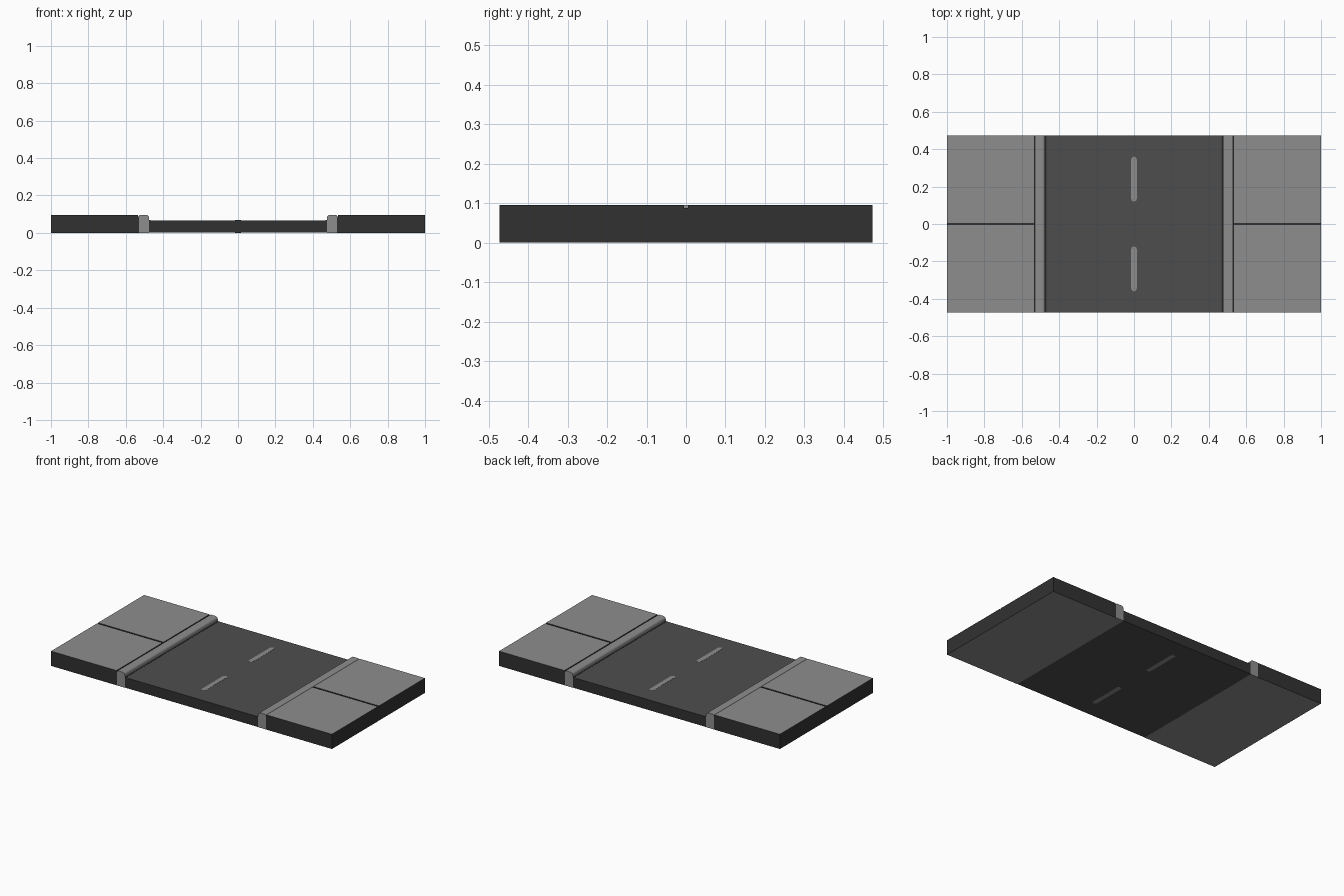
import bpy, bmesh, math

if "Cube" in bpy.data.objects:
    bpy.data.objects.remove(bpy.data.objects["Cube"])

def material(name, v):
    m = bpy.data.materials.new(name)
    m.diffuse_color = (v, v, v, 1)
    m.use_nodes = True
    m.node_tree.nodes["Principled BSDF"].inputs["Base Color"].default_value = m.diffuse_color
    return m

PAVE = material("pavement grey", 0.27)
ROAD = material("asphalt grey", 0.076)
DARK = material("dark edge grey", 0.031)
HALF = 0.473  # half depth of the tile


def prism(name, pts, axis, lo, hi, mats, rule=None, open_bottom=False):
    """Extrude a 2D outline along 'y' (points are x,z) or 'z' (points are x,y)."""
    bm = bmesh.new()
    put = (lambda p, t: (p[0], t, p[1])) if axis == 'y' else (lambda p, t: (p[0], p[1], t))
    a = [bm.verts.new(put(p, lo)) for p in pts]
    b = [bm.verts.new(put(p, hi)) for p in pts]
    bm.faces.new(a)
    bm.faces.new(b)
    for i in range(len(pts)):
        j = (i + 1) % len(pts)
        bm.faces.new((a[i], a[j], b[j], b[i]))
    bmesh.ops.recalc_face_normals(bm, faces=bm.faces)
    bm.normal_update()
    if rule:
        for f in bm.faces:
            f.material_index = rule(f.normal)
    if open_bottom:
        bmesh.ops.delete(bm, geom=[f for f in bm.faces if f.normal.z < -0.9], context='FACES_ONLY')
    me = bpy.data.meshes.new(name)
    bm.to_mesh(me)
    bm.free()
    for m in mats:
        me.materials.append(m)
    ob = bpy.data.objects.new(name, me)
    bpy.context.collection.objects.link(ob)
    return ob


def rect(x0, x1, y0, y1):
    return [(x0, y0), (x1, y0), (x1, y1), (x0, y1)]


def sides_dark(n):
    return 1 if abs(n.z) < 0.5 else 0


# road bed
prism("road", rect(-0.475, 0.475, -HALF, HALF), 'z', 0.001, 0.067, [ROAD, DARK], sides_dark)

# lane dashes with rounded ends, running through the full road depth
for s in (-1, 1):
    r, cy, h = 0.015, 0.24 * s, 0.105
    pts = [(r * math.cos(math.radians(k * 30)), cy + h + r * math.sin(math.radians(k * 30))) for k in range(7)]
    pts += [(r * math.cos(math.radians(k * 30)), cy - h + r * math.sin(math.radians(k * 30))) for k in range(6, 13)]
    prism("lane_dash", pts, 'z', 0.0, 0.068, [PAVE])

for s in (-1, 1):
    # sidewalk base: dark walls and groove floor, grey underside
    prism("sidewalk_base", rect(s * 0.53, s * 1.0, -HALF, HALF), 'z', 0, 0.088,
          [PAVE, DARK], lambda n: 0 if n.z < -0.5 else 1)
    # paving slabs separated by grooves
    for t in (-1, 1):
        prism("paving_slab", rect(s * 0.534, s * 1.0, t * 0.005, t * HALF), 'z', 0.088, 0.095,
              [PAVE, DARK], sides_dark, open_bottom=True)
    # kerb with rounded top edges
    ri, ro, top = 0.016, 0.006, 0.096
    prof = [(0.53, 0), (0.475, 0)]
    for k in range(5):
        a = math.radians(180 - k * 22.5)
        prof.append((0.475 + ri + ri * math.cos(a), top - ri + ri * math.sin(a)))
    for k in range(4):
        a = math.radians(90 - k * 30)
        prof.append((0.53 - ro + ro * math.cos(a), top - ro + ro * math.sin(a)))
    prism("kerb", [(s * x, z) for x, z in prof], 'y', -HALF, HALF, [PAVE])
    # dark joint between road and kerb
    prism("gutter_joint", rect(s * 0.469, s * 0.476, -HALF, HALF), 'z', 0.066, 0.068, [DARK])
